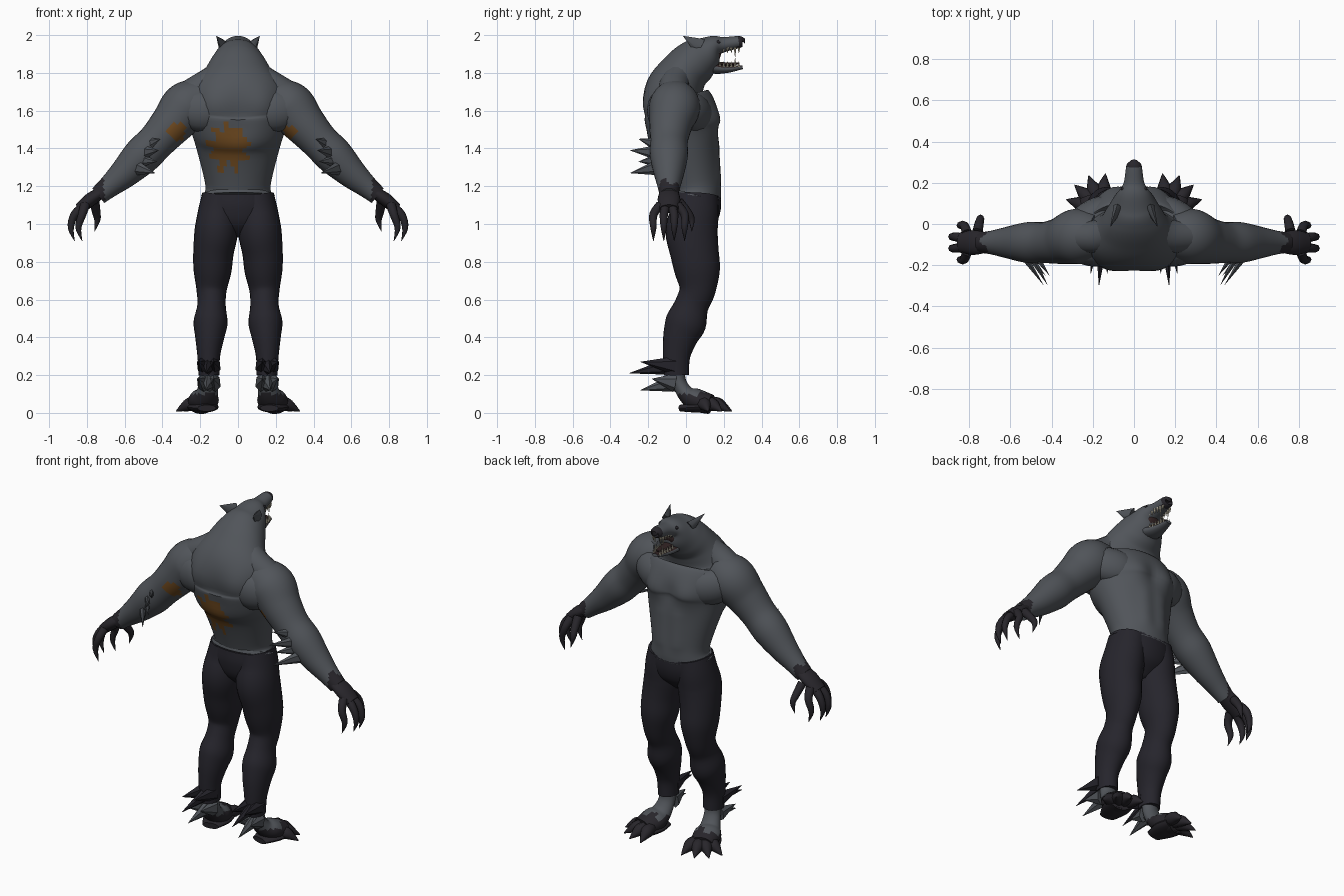
import bpy, bmesh, math
from mathutils import Vector

cube = bpy.data.objects.get("Cube")
if cube:
    bpy.data.objects.remove(cube, do_unlink=True)


def material(name, *rgb):
    m = bpy.data.materials.new(name)
    m.use_nodes = True
    m.diffuse_color = (*rgb, 1)
    bsdf = m.node_tree.nodes["Principled BSDF"]
    bsdf.inputs["Base Color"].default_value = (*rgb, 1)
    bsdf.inputs["Roughness"].default_value = 0.9
    return m


FUR = material("grey fur", .082, .09, .102)
PANTS = material("dark trousers", .019, .018, .025)
DARK = material("dark skin", .021, .019, .024)
RUST = material("rust patch", .17, .072, .015)
TOOTH = material("ivory teeth", .6, .55, .42)
MOUTH = material("dark mouth", .03, .016, .016)
ACROSS, DEEP = Vector((1, 0, 0)), Vector((0, 1, 0))


def smooth_rows(rows, steps):
    """Catmull-Rom interpolation of centre and radii rows."""
    out = []
    for i in range(len(rows) - 1):
        before, start, end = rows[max(i - 1, 0)], rows[i], rows[i + 1]
        after = rows[min(i + 2, len(rows) - 1)]
        for k in range(steps):
            t = k / steps
            slope_in, slope_out = (end - before) / 2, (after - start) / 2
            out.append(start + slope_in * t
                       + (3 * (end - start) - 2 * slope_in - slope_out) * t ** 2
                       + (2 * (start - end) + slope_in + slope_out) * t ** 3)
    return out + [rows[-1]]


def tube(bm, rows, hint=ACROSS, squash=1, segs=16, steps=4):
    """Loft ovals given as x, y, z, radius along hint and optional other radius."""
    full = [Vector(r if len(r) == 5 else (*r, r[3] * squash)) for r in rows]
    rows = smooth_rows(full, steps)
    centres = [Vector(r[:3]) for r in rows]
    last = len(rows) - 1
    rings = []
    for i, row in enumerate(rows):
        along = (centres[min(i + 1, last)] - centres[max(i - 1, 0)]).normalized()
        u = (hint - along * hint.dot(along)).normalized()
        v = along.cross(u)
        angles = [math.tau * k / segs for k in range(segs)]
        rings.append([bm.verts.new(centres[i] + u * row[3] * math.cos(a)
                                   + v * row[4] * math.sin(a)) for a in angles])
    for lower, upper in zip(rings, rings[1:]):
        for k in range(segs):
            n = (k + 1) % segs
            bm.faces.new((lower[k], lower[n], upper[n], upper[k]))
    bm.faces.new(rings[0][::-1])
    bm.faces.new(rings[-1])


def spike(bm, base, tip, radius, squash=.6):
    tube(bm, [(*base, radius), (*tip, .001)], Vector((.1, .2, 1)), squash, segs=6, steps=1)


def finish(name, bm, mats, rule=None, mirror=True, angle=50):
    bmesh.ops.recalc_face_normals(bm, faces=bm.faces)
    bm.normal_update()
    if rule:
        for f in bm.faces:
            f.material_index = rule(f.calc_center_median(), f.normal)
    mesh = bpy.data.meshes.new(name)
    bm.to_mesh(mesh)
    bm.free()
    for m in mats:
        mesh.materials.append(m)
    part = bpy.data.objects.new(name, mesh)
    bpy.context.collection.objects.link(part)
    if mirror:
        part.modifiers.new("Mirror", 'MIRROR').use_mirror_merge = False
    bpy.ops.object.select_all(action='DESELECT')
    part.select_set(True)
    bpy.context.view_layer.objects.active = part
    bpy.ops.object.shade_smooth_by_angle(angle=math.radians(angle))


# Torso, neck, skull and upper muzzle as one loft
bm = bmesh.new()
spine = [(.05, 1.15, .195, .137), (.05, 1.2, .172, .135), (.01, 1.4, .22, .165), (-.02, 1.5, .25, .2),
         (-.035, 1.6, .27, .195), (-.06, 1.7, .25, .16), (-.01, 1.8, .18, .13), (.05, 1.86, .14, .12),
         (.1, 1.9, .11, .1), (.15, 1.94, .08, .06), (.2, 1.95, .05, .04), (.29, 1.965, .035, .03),
         (.3, 1.965, .01, .01)]
tube(bm, [(0, *point) for point in spine], segs=64, steps=6)

# Chest, shoulder blades, spine groove and stomach muscles
muscles = [(.1, .16, 1.55, .02), (.13, -.2, 1.63, .02), (0, -.2, 1.5, -.02), (0, .18, 1.55, -.015)]
muscles += [(.06, .18, z, .01) for z in (1.25, 1.33, 1.41)]
bm.normal_update()
for v in bm.verts:
    side = Vector((abs(v.co.x), v.co.y, v.co.z))
    for *centre, height in muscles:
        spread = (side - Vector(centre)).length / (4 * abs(height))
        v.co += v.normal * height * math.exp(-spread ** 2)


def torso_colour(c, n):
    x, z = c.x + .055, (c.z - 1.41) * .9
    jagged_edge = .1 + .025 * math.sin(9 * math.atan2(z, x))
    if c.y < 0 and math.hypot(x, z) < jagged_edge:
        return 1
    return 2 if c.y > .275 else 0


finish("torso_and_head", bm, [FUR, RUST, DARK], torso_colour, mirror=False)

# Muscles that carry the chest, back and neck into the shoulder
bm = bmesh.new()
tube(bm, [(.04, .06, 1.58, .06), (.14, .06, 1.58, .1), (.24, .01, 1.6, .1), (.32, -.04, 1.6, .05)],
     Vector((0, 0, 1)), .8)
tube(bm, [(.06, -.13, 1.62, .06), (.16, -.13, 1.6, .11), (.26, -.12, 1.6, .1), (.33, -.1, 1.58, .05)],
     Vector((0, 0, 1)), .7)
tube(bm, [(.08, -.02, 1.82, .06), (.16, -.06, 1.74, .08), (.26, -.06, 1.68, .08)], DEEP)
finish("shoulder_muscles", bm, [FUR])

# Lower jaw
bm = bmesh.new()
tube(bm, [(0, .08, 1.85, .08), (0, .15, 1.825, .06), (0, .22, 1.82, .04), (0, .3, 1.83, .02)], squash=.5)
finish("lower_jaw", bm, [FUR, MOUTH], lambda c, n: int(n.z > .7 and c.y > .13), mirror=False)

# Mouth lining and tongue
bm = bmesh.new()
tube(bm, [(0, .1, 1.89, .06), (0, .16, 1.885, .05), (0, .18, 1.88, .03)], squash=.8)
tube(bm, [(0, .15, 1.85, .03), (0, .22, 1.845, .025), (0, .28, 1.85, .01)], squash=.4)
finish("mouth_lining", bm, [MOUTH], mirror=False)

# Teeth, with a long fang near the front
bm = bmesh.new()
for i in range(6):
    x, y = .04 - .003 * i, .18 + .02 * i
    length = .035 if i == 4 else .015
    spike(bm, (x, y, 1.935), (x, y, 1.92 - length), .008, 1)
    spike(bm, (x - .005, y, 1.83), (x - .005, y, 1.845 + length), .008, 1)
finish("teeth", bm, [TOOTH])

# Ears, low and swept back
bm = bmesh.new()
spike(bm, (.08, .075, 1.94), (.115, -.015, 1.995), .045, .5)
finish("ears", bm, [FUR])

# Eyes
bm = bmesh.new()
tube(bm, [(.05, .16, 1.965, .004), (.055, .17, 1.963, .01), (.06, .18, 1.962, .003)])
finish("eyes", bm, [DARK])


# Arms, shoulder to wrist, each with its own rust patch
def arm(name, side, patch_x, patch_size):
    def colour(c, n):
        if side * c.x > .725 + .02 * math.sin(60 * c.y):
            return 1
        return 2 if n.y < .1 and math.hypot(c.x - patch_x, c.z - 1.49) < patch_size else 0

    bm = bmesh.new()
    rows = [(.18, -.06, 1.66, .11), (.27, -.06, 1.62, .135), (.35, -.08, 1.53, .115), (.43, -.09, 1.44, .1),
            (.51, -.09, 1.36, .1), (.6, -.09, 1.27, .08), (.68, -.09, 1.2, .06), (.74, -.09, 1.15, .05)]
    tube(bm, [(side * x, *rest) for x, *rest in rows], DEEP, segs=28, steps=6)
    finish(name, bm, [FUR, DARK, RUST], colour, mirror=False)


arm("left_arm", 1, .275, .035)
arm("right_arm", -1, -.325, .05)

# Hands: palm, fanned fingers and a thumb, all ending in claws
bm = bmesh.new()
tube(bm, [(.72, -.09, 1.17, .05), (.78, -.09, 1.13, .06), (.84, -.09, 1.08, .05)], DEEP, .6)
for fan in (-1.5, -.5, .5, 1.5):
    y, reach = -.09 - .055 * fan, .88 - .02 * fan ** 2
    tube(bm, [(.81, -.09 - .03 * fan, 1.1, .026), (reach - .01, y, 1.05, .022),
              (reach + .01, y, .98, .016), (reach - .01, y, .91, .001)], DEEP, segs=8)
tube(bm, [(.76, -.04, 1.12, .026), (.75, .01, 1.06, .022), (.745, .03, 1.02, .016),
          (.76, .03, .96, .001)], DEEP, segs=8)
finish("hands", bm, [DARK])

# Elbow fur
bm = bmesh.new()
for i in range(4):
    spike(bm, (.5 + .02 * i, -.12, 1.41 - .035 * i),
          (.41 + .01 * i, -.25 - .045 * (i % 2), 1.45 - .06 * i), .05, .5)
finish("elbow_fur", bm, [FUR], angle=25)

# Trousers: hips and legs
bm = bmesh.new()
tube(bm, [(0, .05, 1.155, .192), (0, .047, 1.08, .195), (0, .04, 1, .16), (0, .04, .93, .06)],
     squash=.7, segs=32)
finish("trouser_hips", bm, [PANTS], mirror=False)
bm = bmesh.new()
tube(bm, [(.09, .05, 1.15, .1), (.105, .045, 1.06, .107), (.115, .03, .96, .115), (.13, .045, .85, .107),
          (.135, .06, .75, .1), (.14, .06, .65, .08), (.14, .03, .57, .075), (.145, 0, .48, .09),
          (.15, -.03, .4, .077), (.155, -.05, .3, .06), (.153, -.05, .2, .055)], squash=1.2, segs=24)
finish("trouser_legs", bm, [PANTS])


# Fur tufts behind the calf and the heel
def leg_tuft(name, height, reach, mat):
    bm = bmesh.new()
    for side in (-1, 0, 1):
        lift = .06 * abs(side)
        spike(bm, (.155 + .03 * side, -.06, height),
              (.17 + .04 * side, lift - reach, height - .04 + lift), .05, .7)
    finish(name, bm, [mat], angle=25)


leg_tuft("calf_fur", .25, .3, PANTS)
leg_tuft("heel_fur", .16, .24, FUR)

# Feet: grey ankle and instep over dark sides and toes
bm = bmesh.new()
tube(bm, [(.153, -.045, .22, .052), (.155, -.035, .16, .05), (.165, 0, .1, .06), (.18, .05, .07, .08),
          (.2, .13, .045, .07)], squash=.75, segs=24)
finish("feet", bm, [FUR, DARK],
       lambda c, n: int(c.z < .1 and n.z < .5 or c.y > .09 + .025 * math.sin(70 * c.x)))

# Sole pad, with toes and claws fanned around the foot
bm = bmesh.new()
tube(bm, [(.165, -.03, .025, .05), (.18, .05, .03, .08), (.195, .12, .03, .08)], squash=.35)
for i in range(4):
    angle = math.radians(97 - 27 * i)
    path = [(.05, .05, .035), (.1, .045, .036), (.14, .027, .02), (.175, .008, .002)]
    tube(bm, [(.16 + d * math.cos(angle), .07 + d * math.sin(angle), z, r) for d, z, r in path],
         Vector((math.sin(angle), -math.cos(angle), 0)), segs=8)
finish("toes", bm, [DARK])
